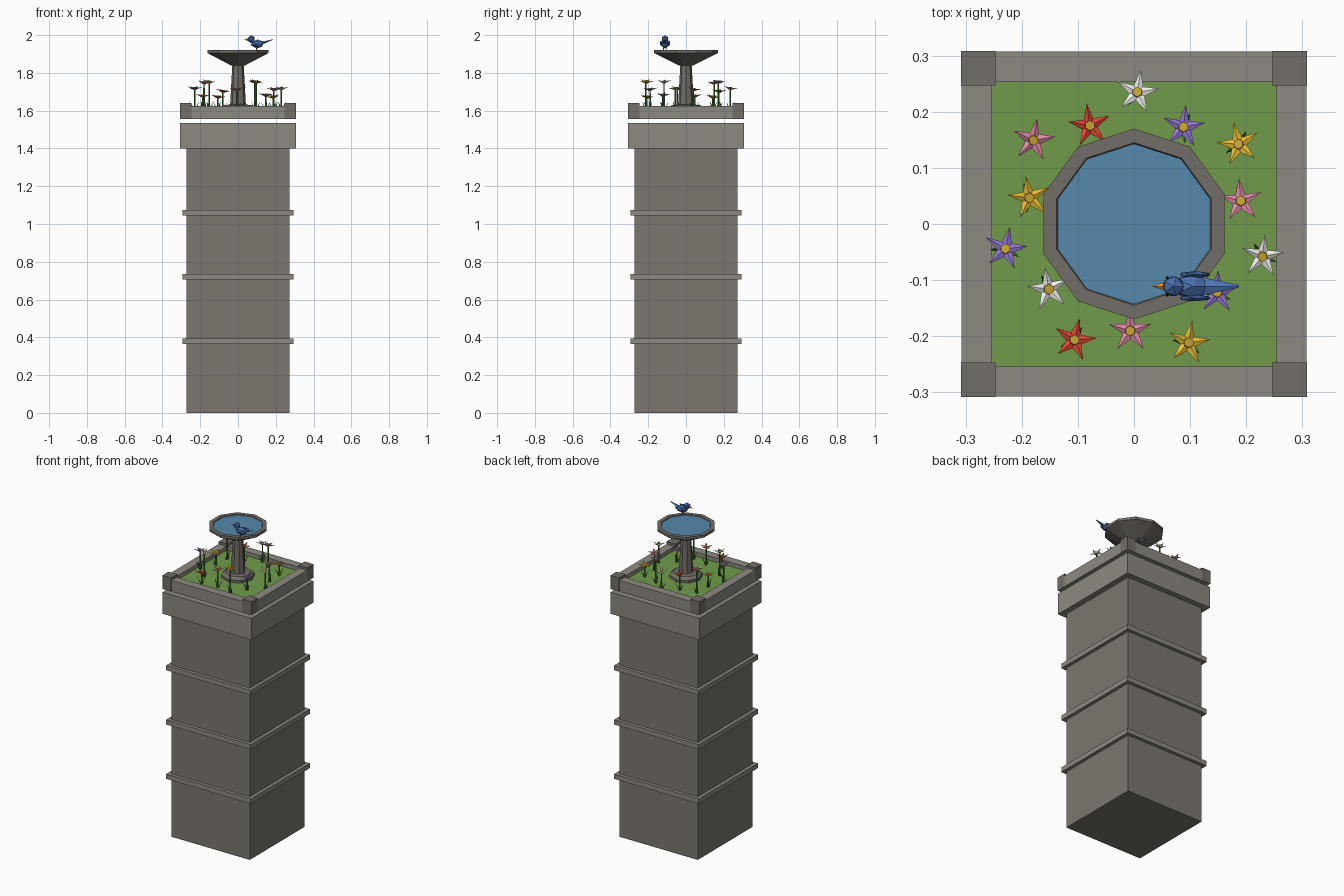
import bpy, bmesh, math, random
from mathutils import Matrix, Vector

if "Cube" in bpy.data.objects:
    bpy.data.objects.remove(bpy.data.objects["Cube"])

random.seed(4)


def mat(name, r, g, b):
    m = bpy.data.materials.new(name)
    m.diffuse_color = (r, g, b, 1)
    m.use_nodes = True
    m.node_tree.nodes["Principled BSDF"].inputs["Base Color"].default_value = m.diffuse_color
    return m


STONE = mat("stone", 0.20, 0.18, 0.155)
TRIM = mat("trim_stone", 0.27, 0.25, 0.22)
DARK = mat("dark_stone", 0.17, 0.155, 0.135)
GRASS = mat("grass", 0.16, 0.33, 0.07)
LEAF = mat("leaf", 0.06, 0.22, 0.04)
WATER = mat("water", 0.09, 0.25, 0.40)
GOLD = mat("pollen", 0.6, 0.38, 0.03)
BLUE = mat("blue_feather", 0.07, 0.17, 0.45)
NAVY = mat("wing_feather", 0.05, 0.12, 0.33)
ORANGE = mat("beak_orange", 0.8, 0.28, 0.04)
BLACK = mat("black", 0.02, 0.02, 0.02)
PETAL = {"red": mat("red_petal", 0.75, 0.06, 0.03),
         "white": mat("white_petal", 0.85, 0.85, 0.82),
         "yellow": mat("yellow_petal", 0.8, 0.5, 0.03),
         "pink": mat("pink_petal", 0.75, 0.25, 0.38),
         "purple": mat("purple_petal", 0.28, 0.17, 0.62)}


def finish(name, bm, material):
    bmesh.ops.recalc_face_normals(bm, faces=bm.faces)
    me = bpy.data.meshes.new(name)
    bm.to_mesh(me)
    bm.free()
    me.materials.append(material)
    ob = bpy.data.objects.new(name, me)
    bpy.context.collection.objects.link(ob)
    return ob


def box(name, x0, x1, y0, y1, z0, z1, material):
    bm = bmesh.new()
    m = Matrix.Translation(((x0 + x1) / 2, (y0 + y1) / 2, (z0 + z1) / 2))
    bmesh.ops.create_cube(bm, size=1, matrix=m @ Matrix.Diagonal((x1 - x0, y1 - y0, z1 - z0, 1)))
    return finish(name, bm, material)


def slab(name, h, z0, z1, material):
    return box(name, -h, h, -h, h, z0, z1, material)


def cone(bm, sides, r1, r2, p0, p1, flat=(1, 1)):
    """Cone between two points, cross-section scaled by flat."""
    p0, p1 = Vector(p0), Vector(p1)
    d = p1 - p0
    m = Matrix.Translation((p0 + p1) / 2) @ d.to_track_quat('Z', 'Y').to_matrix().to_4x4()
    bmesh.ops.create_cone(bm, cap_ends=True, segments=sides, radius1=r1, radius2=r2,
                          depth=d.length, matrix=m @ Matrix.Diagonal((*flat, 1, 1)))


def ball(bm, c, s, tilt=0):
    m = Matrix.Translation(c) @ Matrix.Rotation(tilt, 4, 'Y') @ Matrix.Diagonal((*s, 1))
    bmesh.ops.create_icosphere(bm, subdivisions=1, radius=1, matrix=m)


def lathe(name, profile, sides, material):
    bm = bmesh.new()
    rings = []
    for r, z in profile:
        rings.append([bm.verts.new((r * math.cos(a), r * math.sin(a), z)) for a in
                      (math.pi / 2 + 2 * math.pi * i / sides for i in range(sides))])
    for a, b in zip(rings, rings[1:]):
        for i in range(sides):
            j = (i + 1) % sides
            bm.faces.new((a[i], a[j], b[j], b[i]))
    bm.faces.new(rings[0])
    bm.faces.new(rings[-1])
    return finish(name, bm, material)


# Tower shaft, bands and cap
slab("tower_shaft", 0.272, 0, 1.41, STONE)
for i, z in enumerate((0.38, 0.72, 1.06)):
    slab(f"tower_band_{i + 1}", 0.293, z - 0.015, z + 0.015, TRIM)
slab("tower_cap", 0.307, 1.40, 1.535, TRIM)

# Roof garden: lawn, parapet walls, corner posts
slab("lawn", 0.256, 1.556, 1.60, GRASS)
O, I = 0.307, 0.253
box("wall_front", -O, O, -O, -I, 1.555, 1.625, TRIM)
box("wall_back", -O, O, I, O, 1.555, 1.625, TRIM)
box("wall_left", -O, -I, -I, I, 1.555, 1.625, TRIM)
box("wall_right", I, O, -I, I, 1.555, 1.625, TRIM)
for sx in (-1, 1):
    for sy in (-1, 1):
        xs, ys = sorted((sx * 0.247, sx * 0.308)), sorted((sy * 0.247, sy * 0.308))
        box("corner_post", *xs, *ys, 1.556, 1.64, DARK)

# Birdbath: plinth, column, hollow bowl, water
lathe("bath_plinth", [(0.095, 1.595), (0.095, 1.615), (0.075, 1.63), (0.04, 1.632)], 8, DARK)
lathe("bath_column", [(0.042, 1.625), (0.03, 1.845)], 8, DARK)
lathe("bath_bowl", [(0.04, 1.84), (0.17, 1.905), (0.17, 1.921), (0.145, 1.921), (0.138, 1.905)], 10, DARK)
lathe("bath_water", [(0.14, 1.906), (0.144, 1.916)], 10, WATER)

# Flowers: stem, leaf blades, five ridged petals, centre
flowers = [("white", 0.006, 0.234, 1.715), ("red", -0.08, 0.175, 1.70),
           ("purple", 0.088, 0.172, 1.75), ("yellow", 0.187, 0.141, 1.67),
           ("pink", -0.18, 0.15, 1.745), ("yellow", -0.187, 0.047, 1.675),
           ("pink", 0.19, 0.04, 1.71), ("purple", -0.229, -0.045, 1.715),
           ("white", 0.229, -0.057, 1.715), ("white", -0.153, -0.116, 1.75),
           ("purple", 0.148, -0.122, 1.68), ("red", -0.107, -0.207, 1.67),
           ("pink", -0.006, -0.19, 1.71), ("yellow", 0.096, -0.212, 1.75)]
for n, (colour, x, y, z) in enumerate(flowers, 1):
    bm = bmesh.new()
    cone(bm, 5, 0.005, 0.004, (x, y, 1.597), (x, y, z))
    finish(f"flower_stem_{n}", bm, LEAF)
    bm = bmesh.new()
    turn = random.uniform(0, 6.28)
    for k in range(2):
        a = turn + k * 2.6
        c, s = math.cos(a), math.sin(a)
        cone(bm, 4, 0.009, 0, (x, y, 1.598), (x + 0.028 * c, y + 0.028 * s, 1.65), (1, 0.4))
    finish(f"flower_leaves_{n}", bm, LEAF)
    head = (Matrix.Translation((x, y, z)) @ Matrix.Rotation(random.uniform(-0.2, 0.2), 4, 'X')
            @ Matrix.Rotation(random.uniform(-0.2, 0.2), 4, 'Y'))
    bm = bmesh.new()
    turn = math.pi / 2 + random.uniform(-0.25, 0.25)
    for k in range(5):
        m = (head @ Matrix.Rotation(turn + k * math.tau / 5, 4, 'Z')
             @ Matrix.Rotation(math.radians(76), 4, 'Y') @ Matrix.Translation((0, 0, 0.022))
             @ Matrix.Diagonal((0.5, 1, 1, 1)))
        bmesh.ops.create_cone(bm, cap_ends=True, segments=4, radius1=0.0115, radius2=0,
                              depth=0.038, matrix=m)
    finish(f"flower_petals_{n}", bm, PETAL[colour])
    bm = bmesh.new()
    bmesh.ops.create_cone(bm, cap_ends=True, segments=6, radius1=0.011, radius2=0.009, depth=0.014,
                          matrix=head @ Matrix.Translation((0, 0, 0.003)))
    finish(f"flower_centre_{n}", bm, GOLD)

# Bird perched on the rim, facing -x
Y = -0.111
bm = bmesh.new()
ball(bm, (0.102, Y, 1.953), (0.037, 0.024, 0.024), 0.15)
finish("bird_body", bm, BLUE)
bm = bmesh.new()
ball(bm, (0.07, Y, 1.979), (0.021, 0.02, 0.021))
finish("bird_head", bm, BLUE)
bm = bmesh.new()
cone(bm, 5, 0.007, 0, (0.053, Y, 1.977), (0.031, Y, 1.974))
finish("bird_beak", bm, ORANGE)
bm = bmesh.new()
cone(bm, 4, 0.017, 0.002, (0.118, Y, 1.955), (0.187, Y, 1.977), (1, 0.45))
finish("bird_tail", bm, BLUE)
for side, s in (("left", 1), ("right", -1)):
    bm = bmesh.new()
    ball(bm, (0.109, Y + s * 0.021, 1.958), (0.032, 0.006, 0.014), -0.15)
    finish(f"bird_wing_{side}", bm, NAVY)
    bm = bmesh.new()
    ball(bm, (0.059, Y + s * 0.0155, 1.983), (0.003, 0.003, 0.003))
    finish(f"bird_eye_{side}", bm, BLACK)
    bm = bmesh.new()
    cone(bm, 4, 0.0025, 0.0025, (0.098, Y + s * 0.009, 1.915), (0.1, Y + s * 0.009, 1.94))
    finish(f"bird_leg_{side}", bm, ORANGE)
